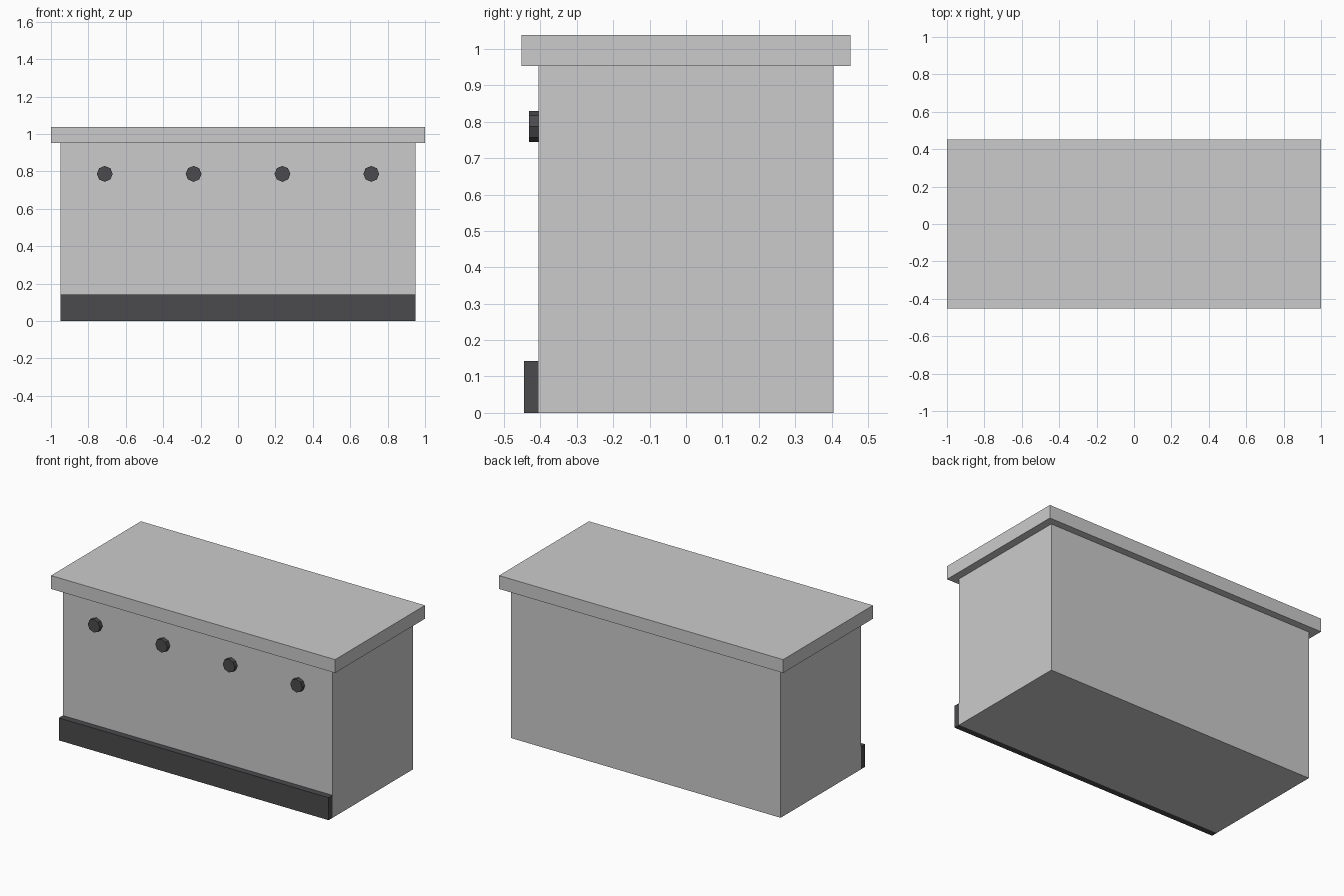
import bpy
from math import pi

if "Cube" in bpy.data.objects:
    bpy.data.objects.remove(bpy.data.objects["Cube"])

dark = bpy.data.materials.new("dark_trim")
dark.diffuse_color = (0.07, 0.07, 0.075, 1)
dark.use_nodes = True
dark.node_tree.nodes["Principled BSDF"].inputs["Base Color"].default_value = dark.diffuse_color


def box(name, x, y, z, mat=None):
    """Box from (min, max) ranges on each axis."""
    bpy.ops.mesh.primitive_cube_add(size=1)
    ob = bpy.context.object
    ob.name = name
    for v in ob.data.vertices:
        v.co = [r[0] if c < 0 else r[1] for c, r in zip(v.co, (x, y, z))]
    if mat:
        ob.data.materials.append(mat)
    return ob


# Cabinet body and overhanging top
box("cabinet_body", (-0.95, 0.95), (-0.405, 0.405), (0, 0.953))
box("counter_top", (-1, 1), (-0.452, 0.452), (0.953, 1.038))

# Kick board along the front foot
box("kick_board", (-0.95, 0.95), (-0.445, -0.405), (0, 0.143), dark)

# Row of eight-sided knobs, corner pointing up
for i in range(4):
    bpy.ops.mesh.primitive_cylinder_add(
        vertices=8, radius=0.0425, depth=0.027,
        location=(-0.7125 + 0.475 * i, -0.4185, 0.787), rotation=(pi / 2, 0, 0))
    knob = bpy.context.object
    knob.name = f"knob_{i + 1}"
    knob.data.materials.append(dark)
